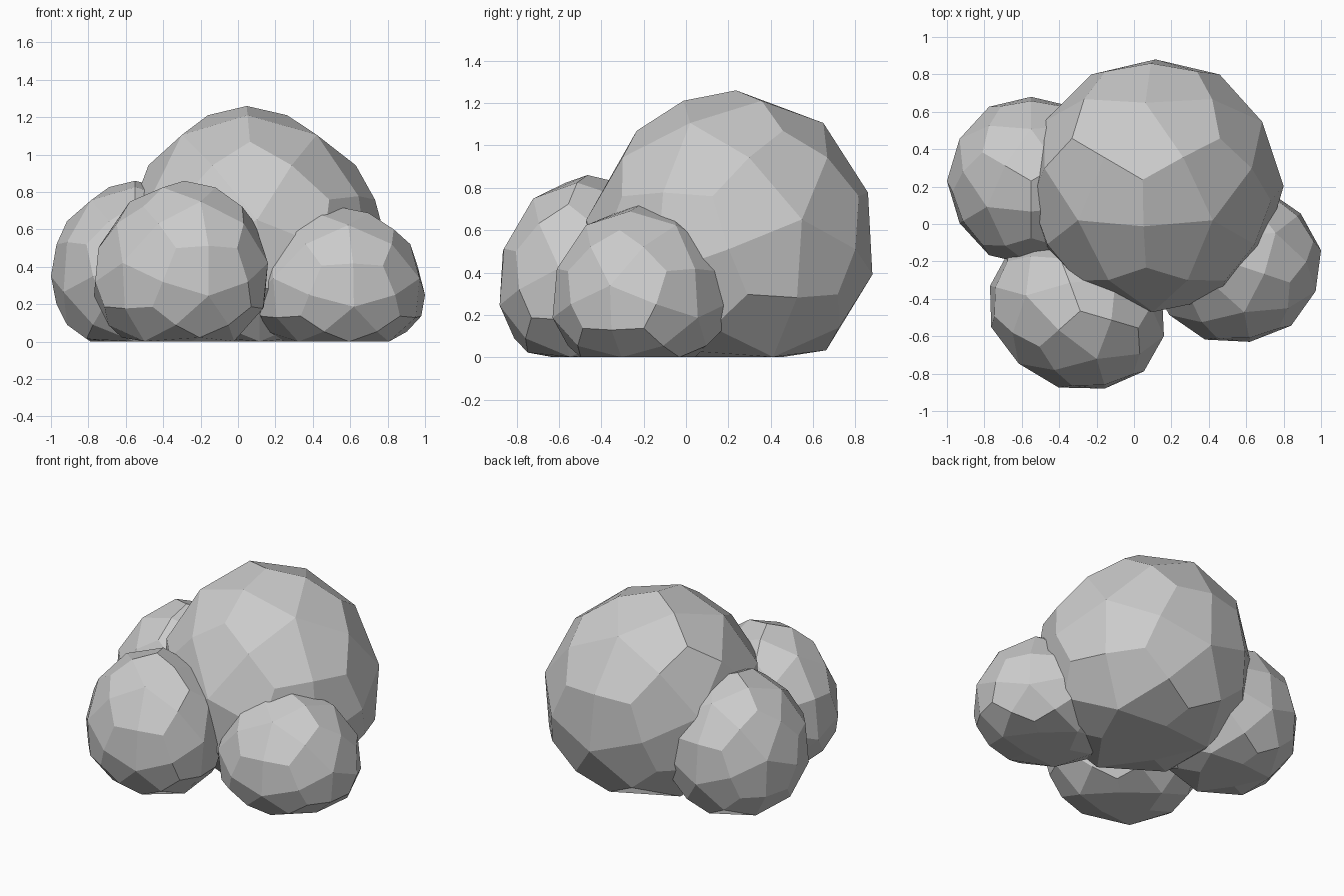
import bpy, bmesh, math
from mathutils import Vector

if "Cube" in bpy.data.objects:
    bpy.data.objects.remove(bpy.data.objects["Cube"])


def kite_sphere():
    """Unit sphere of 60 four-sided facets, with a three-way corner on top."""
    ico = bmesh.new()
    bmesh.ops.create_icosphere(ico, subdivisions=1, radius=1)
    ico.faces.ensure_lookup_table()
    first = ico.faces[0]
    z = first.calc_center_median().normalized()
    e = first.edges[0]
    m = (e.verts[0].co + e.verts[1].co).normalized()
    y = (m - z * m.dot(z)).normalized()
    x = y.cross(z)

    points, index, faces = [], {}, []

    def point(key, co):
        if key not in index:
            n = co.normalized()
            index[key] = len(points)
            points.append(Vector((n.dot(x), n.dot(y), n.dot(z))))
        return index[key]

    def pair(a, b):
        return ("e", min(a.index, b.index), max(a.index, b.index))

    for f in ico.faces:
        centre = point(("f", f.index), f.calc_center_median())
        for loop in f.loops:
            nxt, prv = loop.link_loop_next.vert, loop.link_loop_prev.vert
            v = loop.vert
            faces.append((point(("v", v.index), v.co),
                          point(pair(v, nxt), v.co + nxt.co),
                          centre,
                          point(pair(v, prv), v.co + prv.co)))
    ico.free()
    return points, faces


POINTS, FACES = kite_sphere()


def boulder(name, xr, yr, top, zc, rb, yaw, lean=(0, 0), skew=0):
    """Faceted boulder fitted to its x and y range, flattened on the ground.
    zc is the widest height, rb the radius below it; lean tilts the upper half."""
    c, s = math.cos(math.radians(yaw)), math.sin(math.radians(yaw))
    pts = []
    for p in POINTS:
        px, py = p.x * c - p.y * s, p.x * s + p.y * c
        up = max(p.z, 0)
        pts.append((px + skew * py + lean[0] * up,
                    py + skew * px + lean[1] * up, p.z))

    def fit(values, lo, hi):
        a, b = min(values), max(values)
        return [lo + (v - a) / (b - a) * (hi - lo) for v in values]

    xs = fit([p[0] for p in pts], *xr)
    ys = fit([p[1] for p in pts], *yr)
    zs = [max(0, zc + (top - zc if p[2] > 0 else rb) * p[2]) for p in pts]
    mesh = bpy.data.meshes.new(name)
    mesh.from_pydata(list(zip(xs, ys, zs)), [], FACES)
    bm = bmesh.new()
    bm.from_mesh(mesh)
    bmesh.ops.recalc_face_normals(bm, faces=bm.faces)
    bm.to_mesh(mesh)
    bm.free()
    ob = bpy.data.objects.new(name, mesh)
    bpy.context.collection.objects.link(ob)


# Tall boulder at the back
boulder("large_boulder", (-0.57, 0.80), (-0.47, 0.88), 1.26, 0.51, 0.64, 180, (-0.10, 0.05))
# Three smaller boulders leaning around it
boulder("front_left_boulder", (-0.77, 0.16), (-0.88, -0.05), 0.86, 0.32, 0.40, 15, (0.04, 0), -0.06)
boulder("back_left_boulder", (-1.00, -0.10), (-0.22, 0.68), 0.86, 0.35, 0.45, 180)
boulder("right_boulder", (0.08, 1.00), (-0.63, 0.20), 0.72, 0.25, 0.34, 10)
